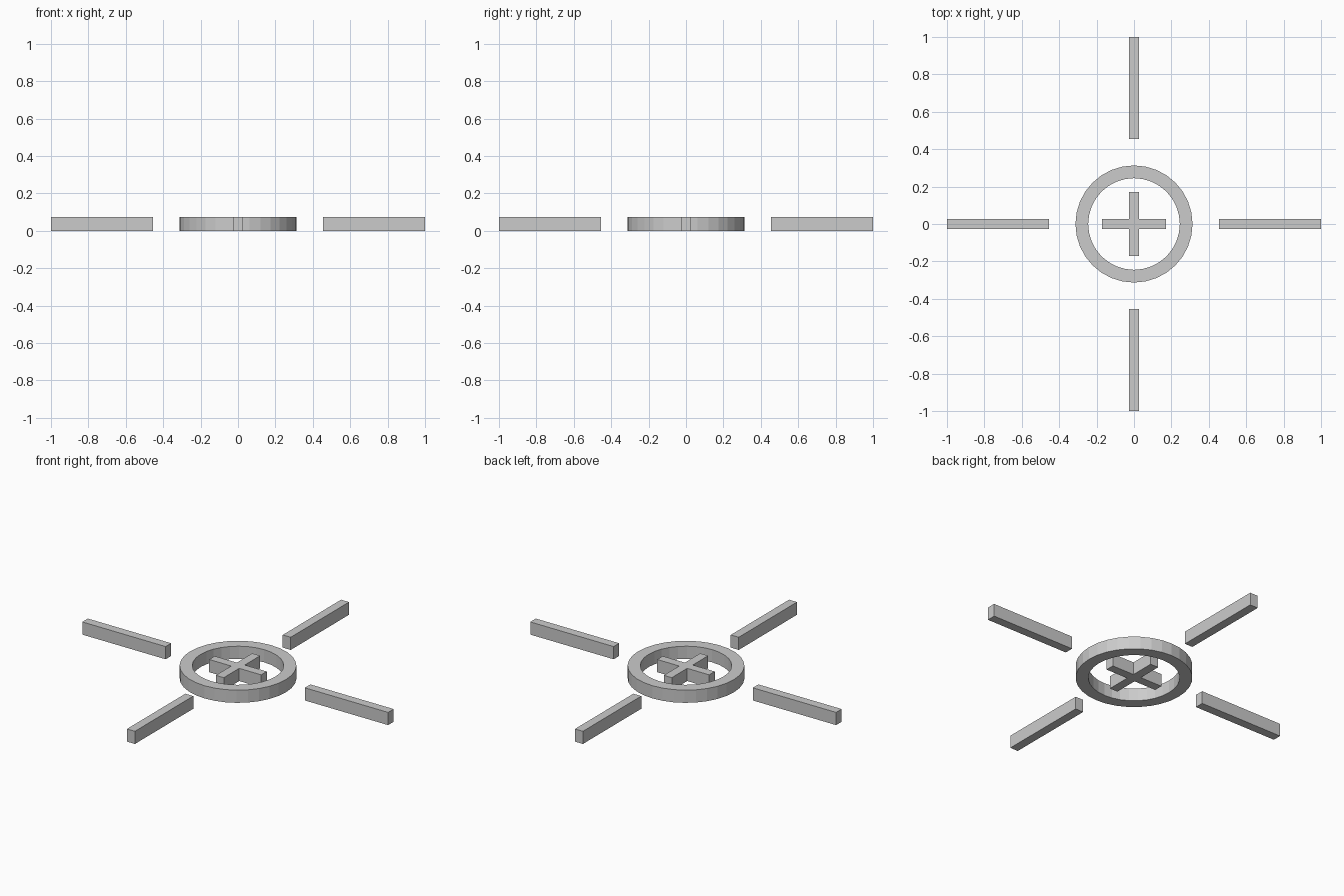
import bpy
from math import cos, sin, tau

if "Cube" in bpy.data.objects:
    bpy.data.objects.remove(bpy.data.objects["Cube"])

H = 0.075   # common thickness
W = 0.026   # half width of bars


def make_object(name, verts, faces):
    mesh = bpy.data.meshes.new(name)
    mesh.from_pydata(verts, [], faces)
    obj = bpy.data.objects.new(name, mesh)
    bpy.context.collection.objects.link(obj)
    return obj


def prism(name, outline):
    n = len(outline)
    verts = [(x, y, z) for z in (0, H) for x, y in outline]
    faces = [list(range(n))[::-1], list(range(n, 2 * n))]
    faces += [(i, (i + 1) % n, n + (i + 1) % n, n + i) for i in range(n)]
    return make_object(name, verts, faces)


def ring(name, outer, inner, n):
    section = [(outer, 0), (outer, H), (inner, H), (inner, 0)]
    verts = [(r * cos(tau * i / n), r * sin(tau * i / n), z)
             for i in range(n) for r, z in section]
    faces = []
    for i in range(n):
        a, b = 4 * i, 4 * ((i + 1) % n)
        faces += [(a + j, b + j, b + (j + 1) % 4, a + (j + 1) % 4) for j in range(4)]
    return make_object(name, verts, faces)


# Flat ring around the centre
ring("ring", 0.313, 0.245, 32)

# Plus-shaped centre, one corner set turned through four quarters
plus = []
for k in range(4):
    c, s = round(cos(k * tau / 4)), round(sin(k * tau / 4))
    plus += [(c * x - s * y, s * x + c * y) for x, y in ((0.17, -W), (0.17, W), (W, W))]
prism("centre_cross", plus)

# Four outer bars
for k, side in enumerate(("right", "back", "left", "front")):
    bar = prism(side + "_bar", [(0.455, -W), (1, -W), (1, W), (0.455, W)])
    bar.rotation_euler.z = k * tau / 4
